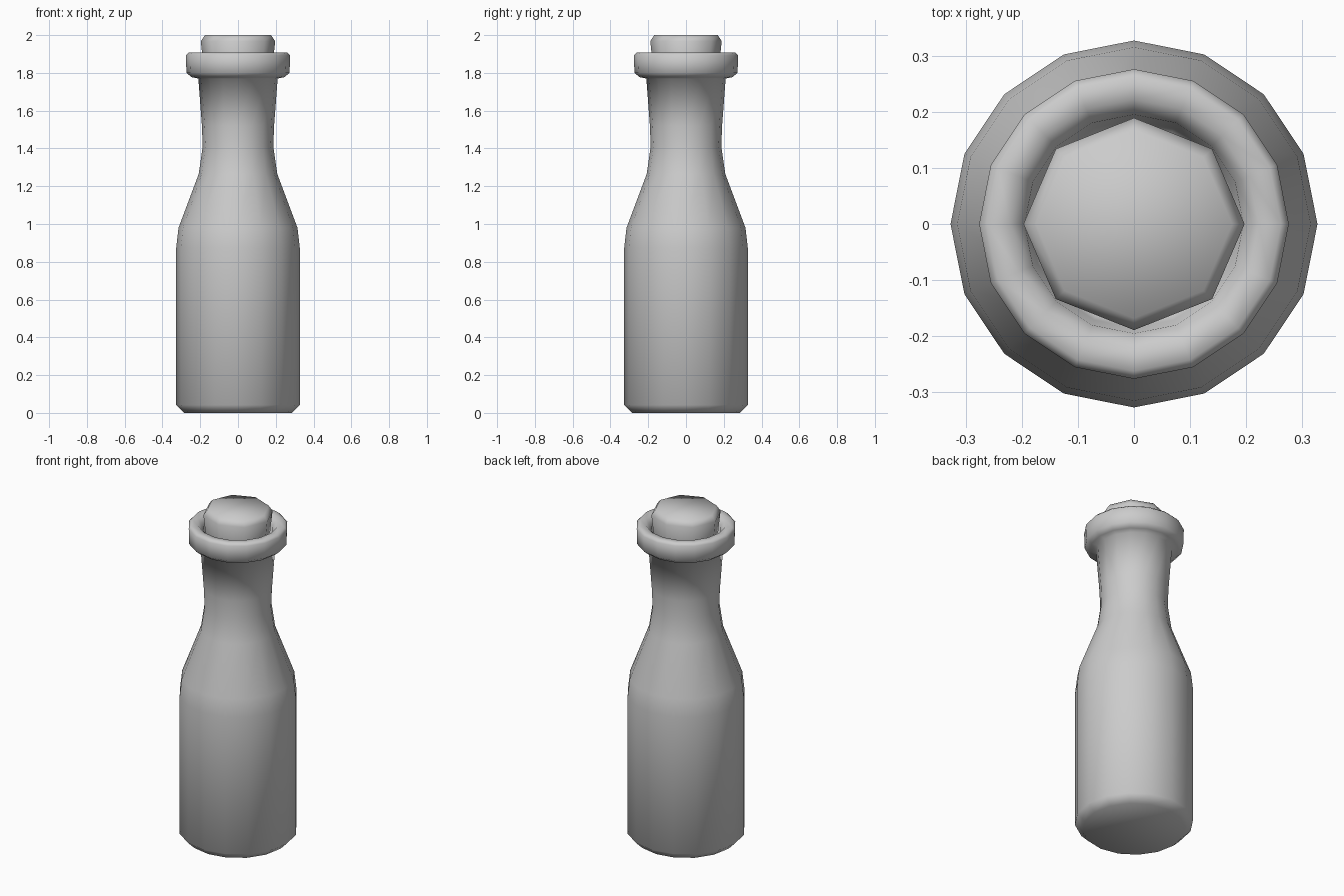
import bpy, bmesh
from math import cos, sin, pi

if "Cube" in bpy.data.objects:
    bpy.data.objects.remove(bpy.data.objects["Cube"])


def lathe(name, profile, sides, y_scale=1.0, cap_end=True):
    """Revolve (radius, z) points around z, closing the ends with flat caps."""
    bm = bmesh.new()
    rings = []
    for r, z in profile:
        rings.append([bm.verts.new((r * cos(2 * pi * i / sides),
                                    r * sin(2 * pi * i / sides) * y_scale, z))
                      for i in range(sides)])
    for a, b in zip(rings, rings[1:]):
        for i in range(sides):
            j = (i + 1) % sides
            bm.faces.new((a[i], a[j], b[j], b[i]))
    bm.faces.new(rings[0][::-1])
    if cap_end:
        bm.faces.new(rings[-1])
    for f in bm.faces:
        f.smooth = True
    mesh = bpy.data.meshes.new(name)
    bm.to_mesh(mesh)
    bm.free()
    obj = bpy.data.objects.new(name, mesh)
    bpy.context.collection.objects.link(obj)
    return obj


# Bottle: base, body, shoulder, neck, collar and recessed mouth
lathe("bottle", [
    (0.285, 0.0), (0.327, 0.042), (0.327, 0.875), (0.315, 0.98),
    (0.208, 1.265), (0.187, 1.41), (0.191, 1.52), (0.21, 1.77),
    (0.245, 1.777), (0.273, 1.80), (0.276, 1.893), (0.262, 1.907),
    (0.222, 1.905), (0.195, 1.875), (0.185, 1.80), (0.17, 1.78),
], 16)

# Stopper: eight-sided cork
lathe("stopper", [
    (0.165, 1.74), (0.183, 1.84), (0.197, 1.968), (0.175, 2.0),
], 8, y_scale=0.96)
